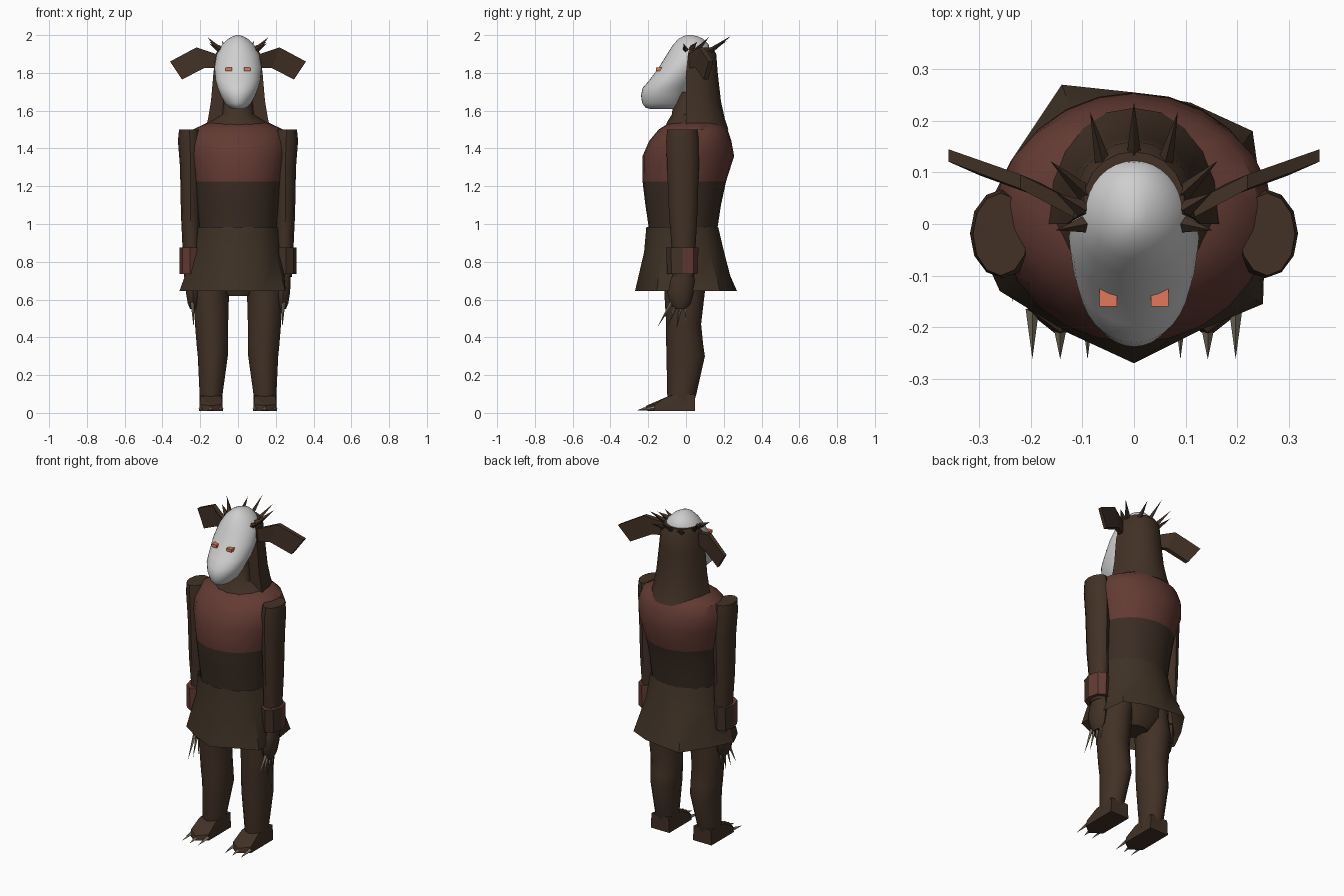
import bpy, bmesh, math
from mathutils import Vector

if "Cube" in bpy.data.objects:
    bpy.data.objects.remove(bpy.data.objects["Cube"])


def material(name, rgb):
    m = bpy.data.materials.new(name)
    m.diffuse_color = (*rgb, 1)
    m.use_nodes = True
    m.node_tree.nodes["Principled BSDF"].inputs["Base Color"].default_value = m.diffuse_color
    return m


FUR = material("dark_brown_fur", (.054, .031, .019))
SHIRT = material("deep_brown_cloth", (.043, .026, .017))
SKIRT = material("brown_cloth", (.050, .032, .019))
RED = material("dull_red_cloth", (.125, .043, .033))
BONE = material("pale_grey_bone", (.62, .62, .62))
EYE = material("orange_eye", (.75, .19, .10))
CLAW = material("grey_claw", (.20, .17, .12))


def finish(name, bm, mats, rule=None, smooth=True):
    """Turn a bmesh into an object, colouring faces by a rule on their centre."""
    bmesh.ops.recalc_face_normals(bm, faces=bm.faces[:])
    if rule:
        for f in bm.faces:
            f.material_index = rule(f.calc_center_median())
    me = bpy.data.meshes.new(name)
    bm.to_mesh(me)
    bm.free()
    ob = bpy.data.objects.new(name, me)
    bpy.context.collection.objects.link(ob)
    for m in mats:
        me.materials.append(m)
    if smooth:
        bpy.ops.object.select_all(action='DESELECT')
        ob.select_set(True)
        bpy.context.view_layer.objects.active = ob
        bpy.ops.object.shade_smooth_by_angle(angle=math.radians(40))
    return ob


def loft(name, rings, mats, rule=None, smooth=True, caps=True):
    """Skin a list of point rings that have the same length."""
    bm = bmesh.new()
    vs = [[bm.verts.new(p) for p in r] for r in rings]
    n = len(vs[0])
    for a, b in zip(vs, vs[1:]):
        for i in range(n):
            j = (i + 1) % n
            bm.faces.new((a[i], a[j], b[j], b[i]))
    if caps:
        bm.faces.new(vs[0])
        bm.faces.new(vs[-1])
    return finish(name, bm, mats, rule, smooth)


def oval(z, x0, x1, y0, y1, n):
    """Horizontal oval ring given by its bounds."""
    cx, cy, rx, ry = (x0 + x1) / 2, (y0 + y1) / 2, (x1 - x0) / 2, (y1 - y0) / 2
    return [(cx + rx * math.sin(t), cy - ry * math.cos(t), z)
            for t in (2 * math.pi * i / n for i in range(n))]


def body(name, rows, mats, n, s=0, **kw):
    """Rows are (z, half width, y0, y1), or (z, x0, x1, y0, y1) on side s."""
    rings = []
    for r in rows:
        if s:
            z, a, b, y0, y1 = r
            a, b = sorted((s * a, s * b))
        else:
            z, w, y0, y1 = r
            a, b = -w, w
        rings.append(oval(z, a, b, y0, y1, n))
    return loft(name, rings, mats, **kw)


def spike(name, base, tip, r, mat):
    """Four-sided pointed cone from base to tip."""
    base, tip = Vector(base), Vector(tip)
    q = (tip - base).to_track_quat('Z', 'Y')
    bm = bmesh.new()
    ring = [bm.verts.new(base + q @ Vector((r * c, r * d, 0)))
            for c, d in ((1, 0), (0, 1), (-1, 0), (0, -1))]
    top = bm.verts.new(tip)
    bm.faces.new(ring)
    for i in range(4):
        bm.faces.new((ring[i], ring[(i + 1) % 4], top))
    return finish(name, bm, [mat], smooth=False)


def hull(name, pts, mat):
    bm = bmesh.new()
    for p in pts:
        bm.verts.new(p)
    bmesh.ops.convex_hull(bm, input=bm.verts[:])
    return finish(name, bm, [mat], smooth=False)


# Torso with a red yoke above the chest line
body("torso", [(.94, .205, -.195, .16), (1.0, .21, -.2, .17), (1.1, .22, -.215, .185),
               (1.225, .235, -.23, .212), (1.36, .262, -.23, .255), (1.44, .268, -.195, .24),
               (1.5, .24, -.145, .22), (1.535, .165, -.09, .19)],
     [SHIRT, RED], 24, rule=lambda c: int(c.z > 1.225))

# Ragged skirt, flaring unevenly from the waist
hem = [(0, -.27), (.13, -.205), (.25, -.155), (.255, 0), (.23, .18), (.11, .235),
       (0, .255), (-.14, .27), (-.24, .12), (-.31, -.02), (-.26, -.13), (-.13, -.21)]
waist, mid = [], []
for x, y in hem:
    t = math.atan2(y / .25, x / .26)
    waist.append((.222 * math.cos(t), -.02 + .19 * math.sin(t), .985))
    mid.append((.237 * math.cos(t), -.01 + .212 * math.sin(t), .85))
loft("skirt", [[(x, y, .645) for x, y in hem], mid, waist], [SKIRT], caps=False)
body("hips", [(.62, .08, -.07, .07), (.7, .19, -.1, .11), (.9, .2, -.15, .13)], [FUR], 12)

# Neck, collar and long hair behind the mask
body("neck", [(1.5, .18, -.115, .2), (1.54, .155, -.1, .18), (1.58, .085, -.075, .12),
              (1.7, .075, -.06, .1)], [FUR], 14)


def hair_ring(z, w, front, back):
    """Half oval, flat across the front."""
    return [(w * math.cos(t), front + (back - front) * math.sin(t) ** .8, z)
            for t in (math.pi * i / 10 for i in range(11))]


loft("hair", [hair_ring(*r) for r in ((1.5, .172, .0, .225), (1.56, .158, .0, .205),
                                      (1.65, .143, .0, .185), (1.8, .13, .0, .168),
                                      (1.9, .118, .01, .16), (1.935, .1, .02, .14))], [FUR])

# Skull mask: domed brow that runs forward into a blunt snout
body("mask", [(1.608, .025, -.185, -.05), (1.616, .045, -.215, -.035), (1.64, .07, -.232, -.02),
              (1.68, .092, -.238, 0), (1.72, .108, -.23, .02), (1.76, .119, -.195, .05),
              (1.83, .126, -.143, .09), (1.9, .113, -.1, .128), (1.95, .085, -.068, .12),
              (1.98, .053, -.04, .092), (1.994, .026, -.015, .06), (2.0, .008, .005, .03)],
     [BONE], 32)

# Crown of thorns: one at the centre back
spike("crown_spike_back", (0, .12, 1.91), (0, .237, 1.995), .016, FUR)

leg_rows = [(.05, .08, .205, -.09, .04), (.1, .08, .205, -.1, .055), (.3, .052, .215, -.103, .1),
            (.37, .05, .222, -.105, .09), (.47, .05, .23, -.105, .08), (.64, .045, .24, -.115, .1),
            (.82, .02, .2, -.12, .11)]
arm_rows = [(.72, .205, .285, -.07, .04), (.9, .198, .295, -.078, .052), (1.05, .2, .302, -.09, .06),
            (1.3, .195, .307, -.1, .068), (1.44, .19, .318, -.105, .068), (1.5, .205, .312, -.1, .06)]
hand_rows = [(.55, .215, .255, -.06, .0), (.58, .205, .268, -.085, .025), (.64, .2, .278, -.1, .04),
             (.7, .203, .28, -.085, .045), (.75, .21, .28, -.06, .04)]
cuff_rows = [(.735, .2, .31, -.1, .062), (.875, .2, .31, -.105, .066)]

for s, side in ((-1, "left"), (1, "right")):
    # Legs and arms
    body(side + "_leg", leg_rows, [FUR], 14, s)
    body(side + "_arm", arm_rows, [FUR], 12, s)
    body(side + "_hand", hand_rows, [FUR], 10, s)

    # Two-tone cuff, split across its middle
    body(side + "_cuff", cuff_rows, [FUR, RED], 8, s, smooth=False,
         rule=lambda c: int(c.y * s > -.02 if s > 0 else c.y < 0))

    # Finger claws
    for i, (y, z) in enumerate(((-.15, .455), (-.1, .45), (-.05, .45), (-.005, .48))):
        spike(f"{side}_finger_claw_{i}", (s * .24, -.075 + .025 * i, .585),
              (s * .235, y, z), .011, CLAW)

    # Wedge foot with three toe claws
    pts = []
    for k in (-1, 1):
        pts += [(s * .143 + k * w, y, z) for w, y, z in
                ((.063, .047, .01), (.063, -.17, .01), (.058, .047, .1),
                 (.055, -.09, .09), (.06, -.165, .045))]
    pts += [(s * .143, -.22, .012), (s * .143, -.21, .038)]
    hull(side + "_foot", pts, FUR)
    for i, x in enumerate((.09, .143, .197)):
        spike(f"{side}_toe_claw_{i}", (s * x, -.165 - (.035 if i == 1 else 0), .025),
              (s * x, -.262, .012), .013, CLAW)

    # Flat bent horn
    horn = [((.1, .02, 1.895), (.1, .02, 1.825), .016), ((.22, .082, 1.935), (.18, .065, 1.825), .014),
            ((.36, .133, 1.86), (.296, .105, 1.765), .012)]
    loft(side + "_horn", [[(s * a[0], a[1] - d, a[2]), (s * a[0], a[1] + d, a[2]),
                           (s * b[0], b[1] + d, b[2]), (s * b[0], b[1] - d, b[2])]
                          for a, b, d in horn], [FUR], smooth=False)

    # Crown spikes around the sides
    for i, (base, tip) in enumerate((((.058, .11, 1.91), (.085, .217, 1.97)),
                                     ((.095, .06, 1.92), (.162, .122, 1.99)),
                                     ((.1, .03, 1.93), (.15, .06, 1.965)),
                                     ((.092, .0, 1.92), (.152, -.012, 1.955)))):
        spike(f"{side}_crown_spike_{i}", (s * base[0], *base[1:]), (s * tip[0], *tip[1:]), .017, FUR)

    # Eye block set into the mask
    hull(side + "_eye", [(s * x, y, z) for x in (.033, .067) for y in (-.16, -.1)
                         for z in (1.811, 1.829)], EYE)
